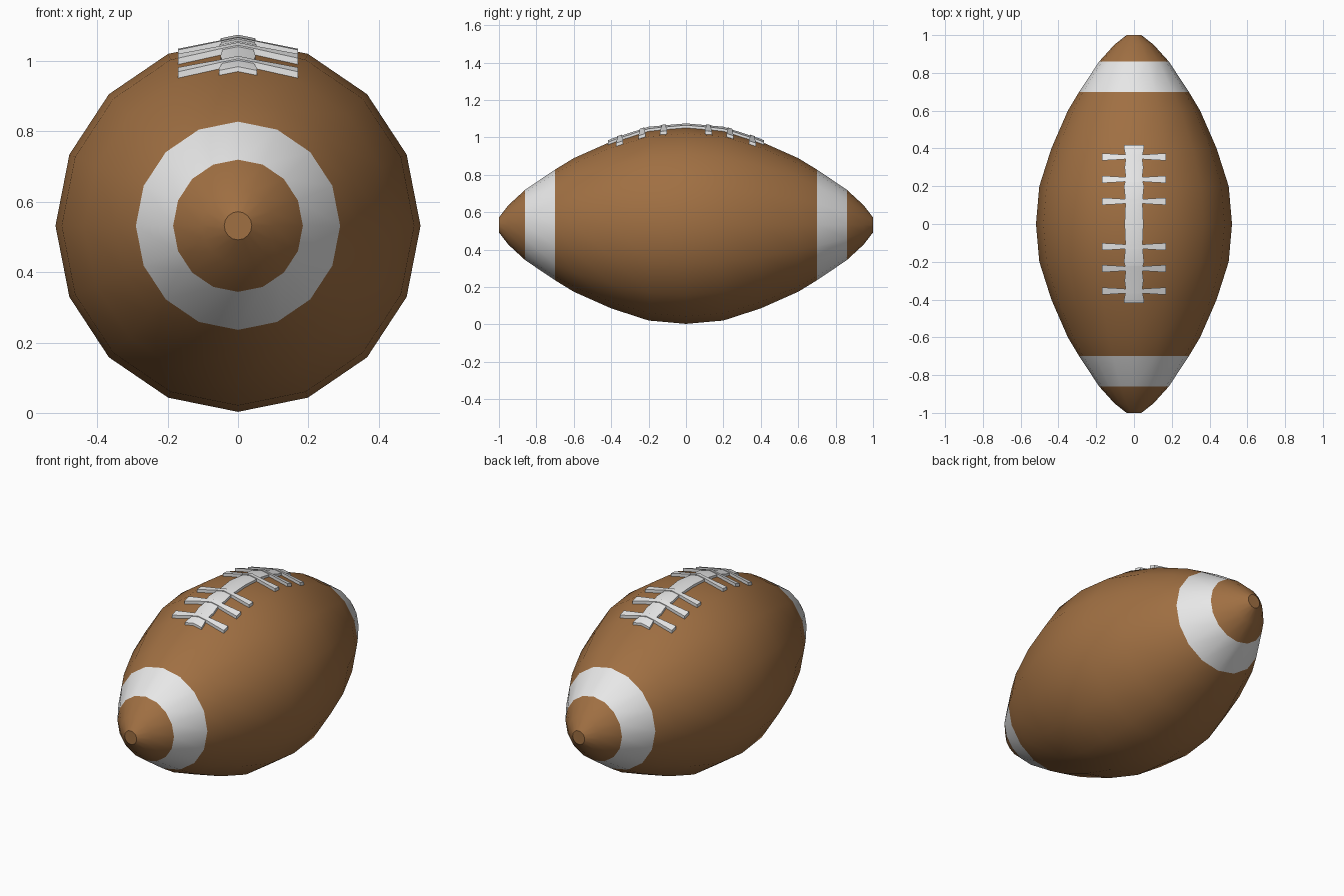
import bpy, bmesh, math

if "Cube" in bpy.data.objects:
    bpy.data.objects.remove(bpy.data.objects["Cube"])

SIDES, CZ, XS = 16, 0.532, 0.981
HALF = [(0, 0.529), (0.2, 0.511), (0.4, 0.446), (0.6, 0.357), (0.7, 0.296),
        (0.86, 0.188), (0.95, 0.105), (1.0, 0.04)]
PROFILE = [(-y, r) for y, r in HALF[:0:-1]] + HALF


def material(name, col):
    m = bpy.data.materials.new(name)
    m.diffuse_color = (*col, 1)
    m.use_nodes = True
    m.node_tree.nodes["Principled BSDF"].inputs["Base Color"].default_value = m.diffuse_color
    return m


brown = material("brown leather", (0.35, 0.16, 0.055))
white = material("white", (0.8, 0.8, 0.8))


def finish(bm, name, mats, angle):
    bmesh.ops.recalc_face_normals(bm, faces=bm.faces)
    me = bpy.data.meshes.new(name)
    bm.to_mesh(me)
    bm.free()
    for m in mats:
        me.materials.append(m)
    ob = bpy.data.objects.new(name, me)
    bpy.context.collection.objects.link(ob)
    bpy.ops.object.select_all(action='DESELECT')
    ob.select_set(True)
    bpy.context.view_layer.objects.active = ob
    bpy.ops.object.shade_smooth_by_angle(angle=math.radians(angle))
    return ob


def top_z(x, y):
    """Height of the ball's upper surface near its ridge."""
    y = abs(y)
    for (y0, r0), (y1, r1) in zip(HALF, HALF[1:]):
        if y <= y1:
            r = r0 + (r1 - r0) * (y - y0) / (y1 - y0)
            break
    return CZ + r - abs(x) * math.tan(math.pi / SIDES) / XS


# Ball body: lathed rings along y, white stripes near both ends
bm = bmesh.new()
rings = []
for y, r in PROFILE:
    rings.append([bm.verts.new((XS * r * math.sin(2 * math.pi * i / SIDES), y,
                                CZ + r * math.cos(2 * math.pi * i / SIDES)))
                  for i in range(SIDES)])
for a, b in zip(rings, rings[1:]):
    for i in range(SIDES):
        j = (i + 1) % SIDES
        f = bm.faces.new((a[i], a[j], b[j], b[i]))
        f.material_index = int(0.7 < abs(f.calc_center_median().y) < 0.86)
bm.faces.new(rings[0])
bm.faces.new(rings[-1])
finish(bm, "ball_body", [brown, white], 35)


def lace(name, rows, lift):
    """Thin slab that follows the ball; rows is a grid of (x, y) points."""
    bm = bmesh.new()
    low, high = [[[bm.verts.new((x, y, top_z(x, y) + d)) for x, y in row]
                  for row in rows] for d in (-0.004, lift)]
    for g in (low, high):
        for r0, r1 in zip(g, g[1:]):
            for k in range(len(r0) - 1):
                bm.faces.new((r0[k], r0[k + 1], r1[k + 1], r1[k]))
    # side walls
    for e in [e for e in bm.edges if e.is_boundary and e.verts[0] in {v for r in high for v in r}]:
        pair = {}
        for gl, gh in zip(low, high):
            for l, h in zip(gl, gh):
                pair[h] = l
        a, b = e.verts
        bm.faces.new((a, b, pair[b], pair[a]))
    finish(bm, name, [white], 30)


# Central lace strip, slightly pinched between its flared ends
strip = [(-0.417, 0.054), (-0.4, 0.053), (-0.355, 0.043), (-0.3, 0.05), (-0.24, 0.043),
         (-0.2, 0.053), (-0.12, 0.045), (0, 0.05)]
strip += [(-y, w) for y, w in strip[-2::-1]]
lace("lace_strip", [[(s * w, y) for s in (-1, 0, 1)] for y, w in strip], 0.014)

# Cross laces, wider at their tips
BAR = [(-0.17, 0.019), (-0.11, 0.016), (-0.05, 0.012), (0, 0.013),
       (0.05, 0.012), (0.11, 0.016), (0.17, 0.019)]
for n, y in enumerate((-0.355, -0.236, -0.12, 0.12, 0.236, 0.355)):
    lace(f"cross_lace_{n + 1}", [[(x, y + s * w) for x, w in BAR] for s in (-1, 1)], 0.018)
